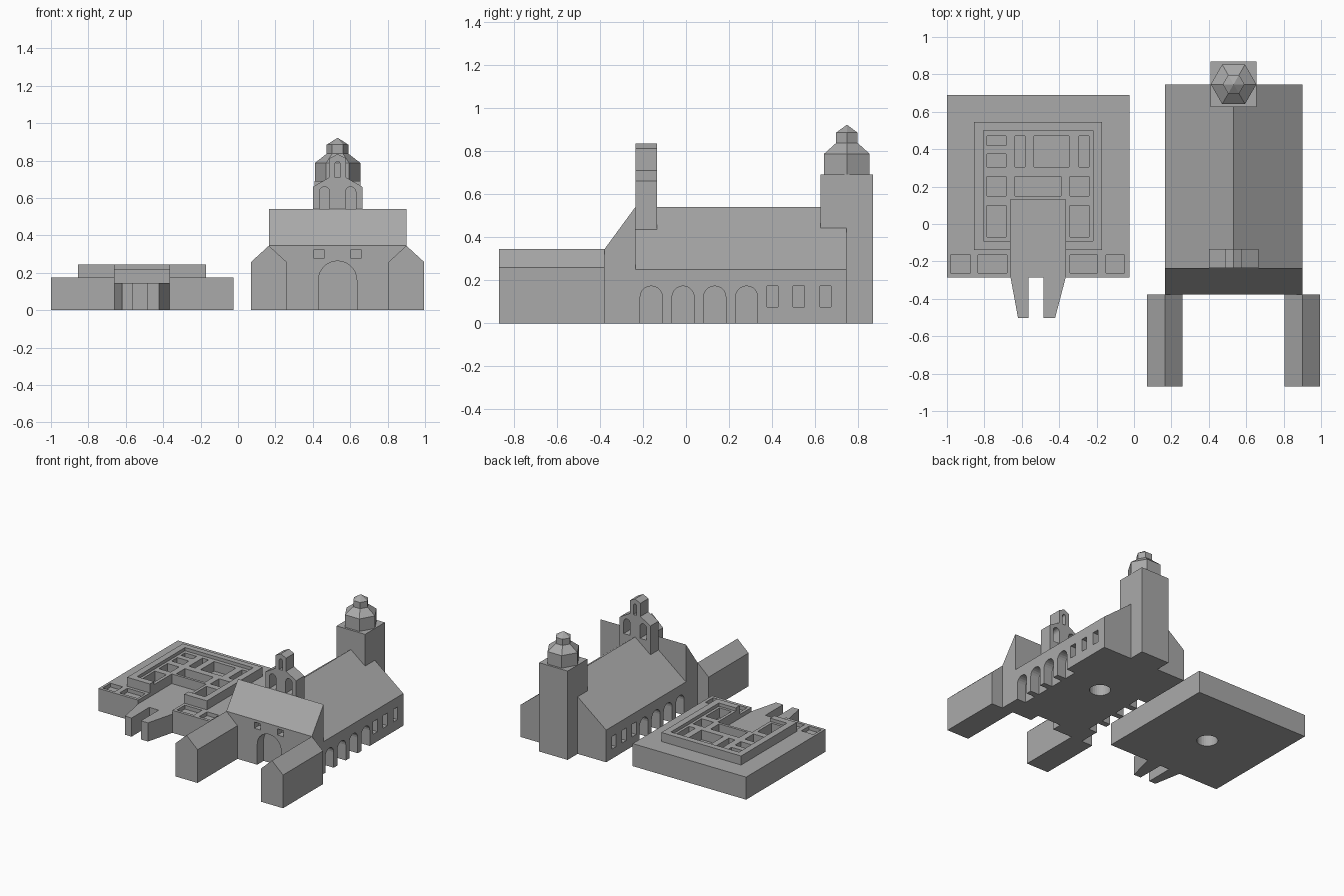
import bpy, bmesh, math
from mathutils import Vector

if "Cube" in bpy.data.objects:
    bpy.data.objects.remove(bpy.data.objects["Cube"])

stone = bpy.data.materials.new("grey_stone")
stone.diffuse_color = (0.4, 0.4, 0.4, 1)
stone.use_nodes = True
stone.node_tree.nodes["Principled BSDF"].inputs["Base Color"].default_value = stone.diffuse_color


def add_prism(bm, pts, axis, lo, hi):
    """Extrude a 2D profile along an axis: x takes (y,z), y takes (x,z), z takes (x,y)."""
    place = {"x": lambda a, b, t: (t, a, b),
             "y": lambda a, b, t: (a, t, b),
             "z": lambda a, b, t: (a, b, t)}[axis]
    base = bm.faces.new([bm.verts.new(place(a, b, lo)) for a, b in pts])
    ext = bmesh.ops.extrude_face_region(bm, geom=[base])["geom"]
    shift = Vector(place(0, 0, hi - lo))
    bmesh.ops.translate(bm, vec=shift, verts=[v for v in ext if isinstance(v, bmesh.types.BMVert)])


def build(name, prisms):
    bm = bmesh.new()
    for p in prisms:
        add_prism(bm, *p)
    bmesh.ops.recalc_face_normals(bm, faces=bm.faces)
    me = bpy.data.meshes.new(name)
    bm.to_mesh(me)
    bm.free()
    me.materials.append(stone)
    ob = bpy.data.objects.new(name, me)
    bpy.context.collection.objects.link(ob)
    return ob


def cut(ob, prisms):
    tool = build("cutter", prisms)
    tool.hide_render = True
    mod = ob.modifiers.new("cut", "BOOLEAN")
    mod.operation, mod.solver, mod.object = "DIFFERENCE", "EXACT", tool
    bpy.context.view_layer.objects.active = ob
    bpy.ops.object.modifier_apply(modifier=mod.name)
    bpy.data.objects.remove(tool)


def rect(a0, a1, b0, b1):
    return [(a0, b0), (a1, b0), (a1, b1), (a0, b1)]


def arch(a0, a1, b0, b1, n=10):
    r, c = (a1 - a0) / 2, (a0 + a1) / 2
    curve = [(c + r * math.cos(math.pi * i / n), b1 - r + r * math.sin(math.pi * i / n))
             for i in range(n + 1)]
    return [(a0, b0), (a1, b0)] + curve


def circle(cx, cy, r, n=32):
    return [(cx + r * math.cos(math.tau * i / n), cy + r * math.sin(math.tau * i / n))
            for i in range(n)]


def gable(x0, x1, eave, ridge):
    return [(x0, 0), (x1, 0), (x1, eave), ((x0 + x1) / 2, ridge), (x0, eave)]


# ---- Courtyard building: low base, raised block, sunken rooms ----
base = build("courtyard_base", [(rect(-1, -0.025, -0.285, 0.69), "z", 0, 0.175)])
block = build("courtyard_block", [(rect(-0.855, -0.17, -0.14, 0.545), "z", 0.15, 0.245)])
cut(block, [(rect(-0.805, -0.22, -0.09, 0.5), "z", 0.22, 0.4)])
rooms = [(-0.785, -0.685, 0.42, 0.47), (-0.785, -0.685, 0.305, 0.375),
         (-0.785, -0.685, 0.15, 0.255), (-0.785, -0.685, -0.07, 0.10),
         (-0.635, -0.583, 0.305, 0.47), (-0.535, -0.347, 0.305, 0.47),
         (-0.294, -0.24, 0.305, 0.47), (-0.635, -0.39, 0.15, 0.255),
         (-0.342, -0.24, 0.15, 0.255), (-0.342, -0.24, -0.07, 0.10)]
court = (rect(-0.66, -0.365, -0.4, 0.13), "z", 0.145, 0.5)
front_rooms = [(a, b, -0.262, -0.165) for a, b in
               ((-0.98, -0.875), (-0.835, -0.68), (-0.342, -0.195), (-0.15, -0.05))]
room_cuts = [(rect(*r), "z", 0.145, 0.5) for r in rooms]
cut(block, room_cuts + [court])
cut(base, room_cuts + [court] + [(rect(*r), "z", 0.145, 0.5) for r in front_rooms])
cut(base, [(circle(-0.51, 0.2, 0.075), "z", -0.1, 0.1)])
build("court_left_ramp", [([(-0.66, -0.285), (-0.62, -0.503), (-0.563, -0.503), (-0.563, -0.285)], "z", 0, 0.145)])
build("court_right_ramp", [([(-0.365, -0.285), (-0.422, -0.503), (-0.483, -0.503), (-0.483, -0.285)], "z", 0, 0.145)])

# ---- Church nave with arcades and windows on both long sides ----
CX = 0.5325
nave = build("nave", [(gable(0.165, 0.9, 0.25, 0.54), "y", -0.235, 0.745)])
side_cuts = []
for lo, hi, dw in ((0.1, 0.24, 0.025), (0.825, 0.96, -0.025)):
    for y in (-0.213, -0.065, 0.082, 0.23):
        side_cuts.append((arch(y, y + 0.103, -0.1, 0.173), "x", lo, hi))
    for y in (0.375, 0.498, 0.622):
        side_cuts.append((rect(y, y + 0.052, 0.075, 0.173), "x", lo, hi))
cut(nave, side_cuts)
cut(nave, [(circle(CX, 0.26, 0.075), "z", -0.1, 0.1)])

# ---- Tall front block with lean-to roof, doorway and two small windows ----
front = build("front_block", [([(-0.378, 0), (-0.235, 0), (-0.235, 0.54), (-0.378, 0.345)], "x", 0.165, 0.9)])
cut(front, [(arch(0.43, 0.635, -0.1, 0.263, 14), "y", -0.6, -0.30),
            (rect(0.405, 0.46, 0.277, 0.325), "y", -0.6, -0.32),
            (rect(0.603, 0.658, 0.277, 0.325), "y", -0.6, -0.32)])

# ---- Gabled front wings ----
for name, x in (("left_wing", 0.07), ("right_wing", 0.805)):
    build(name, [(gable(x, x + 0.19, 0.258, 0.345), "y", -0.868, -0.378)])

# ---- Bell wall standing on the roof ----
half = [(0.132, 0.40), (0.132, 0.66), (0.045, 0.71), (0.045, 0.812)]
profile = [(CX + x, z) for x, z in half] + [(CX, 0.835)] + [(CX - x, z) for x, z in reversed(half)]
bell = build("bell_wall", [(profile, "y", -0.235, -0.135)])
cut(bell, [(arch(0.435, 0.49, 0.54, 0.66), "y", -0.4, 0.1),
           (arch(0.575, 0.63, 0.54, 0.66), "y", -0.4, 0.1),
           (arch(0.519, 0.546, 0.71, 0.795), "y", -0.4, 0.1)])

# ---- Square tower with six-sided drum and lantern ----
build("tower", [(rect(0.41, 0.655, 0.625, 0.868), "z", 0, 0.69)])


def hex_stage(name, r0, r1, z0, z1):
    bpy.ops.mesh.primitive_cone_add(vertices=6, radius1=r0, radius2=r1, depth=z1 - z0,
                                    location=(CX, 0.747, (z0 + z1) / 2),
                                    rotation=(0, 0, math.pi / 6))
    ob = bpy.context.object
    ob.name = name
    ob.data.materials.append(stone)


hex_stage("tower_drum", 0.122, 0.122, 0.69, 0.787)
hex_stage("drum_roof", 0.122, 0.058, 0.787, 0.837)
hex_stage("lantern", 0.058, 0.058, 0.837, 0.885)
hex_stage("lantern_roof", 0.058, 0.0, 0.885, 0.922)
